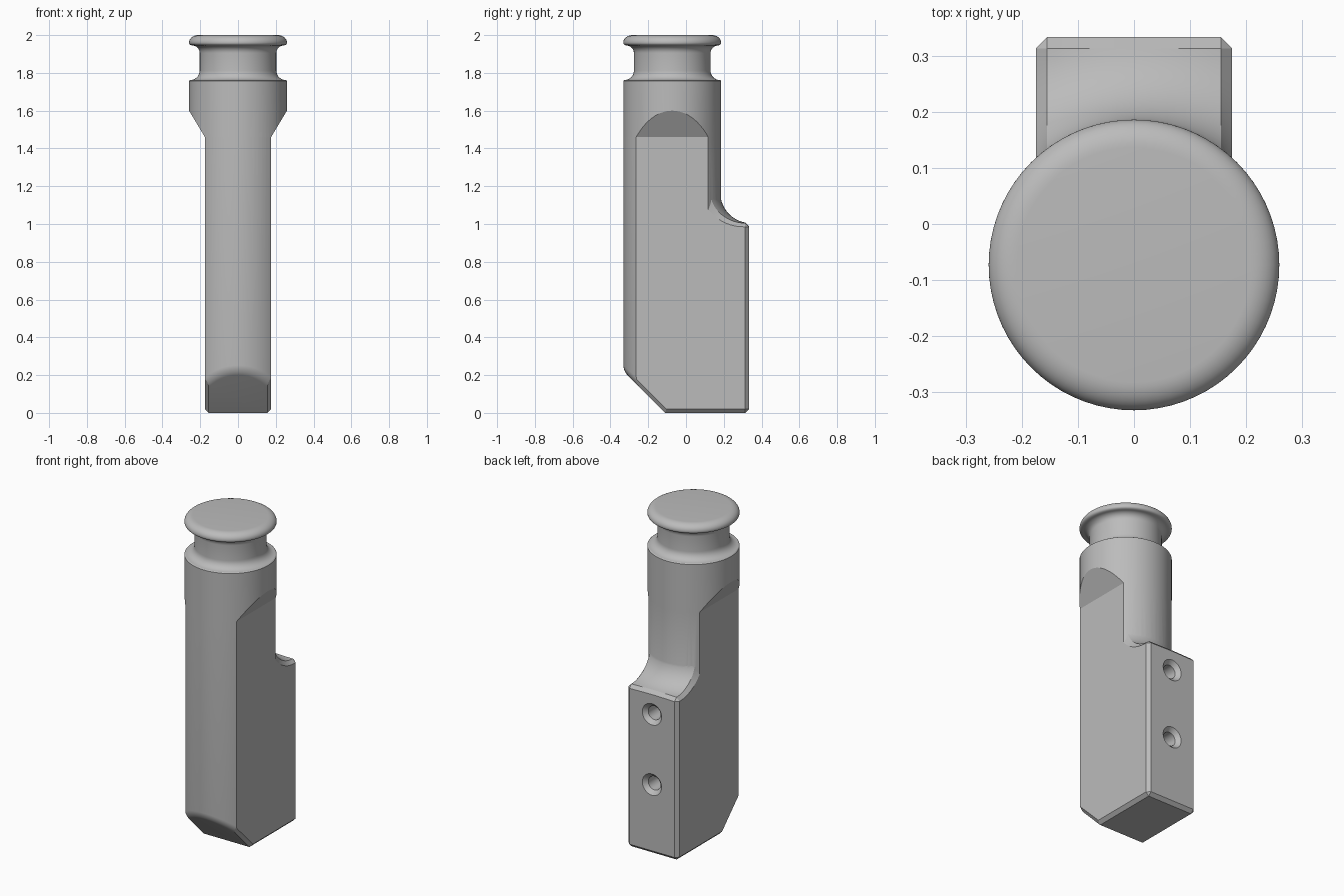
import bpy, bmesh
from math import sin, cos, acos, pi, sqrt, radians
from mathutils import Vector

old = bpy.data.objects.get("Cube")
if old:
    bpy.data.objects.remove(old, do_unlink=True)

AXIS_Y = -0.073   # centre line of the round column
HALF = 0.175      # half width across the flats
CH = 0.02         # chamfer size
BACK = 0.333

grey = bpy.data.materials.new("plain grey")
grey.use_nodes = True
grey.diffuse_color = (0.5, 0.5, 0.5, 1)
grey.node_tree.nodes["Principled BSDF"].inputs["Base Color"].default_value = (0.5, 0.5, 0.5, 1)


def make_object(name, bm):
    bmesh.ops.recalc_face_normals(bm, faces=bm.faces)
    mesh = bpy.data.meshes.new(name)
    bm.to_mesh(mesh)
    bm.free()
    mesh.materials.append(grey)
    obj = bpy.data.objects.new(name, mesh)
    bpy.context.collection.objects.link(obj)
    return obj


def arc(cr, cz, rr, rz, start, end, n=8):
    angles = [radians(start + (end - start) * i / n) for i in range(n + 1)]
    return [(cr + rr * cos(a), cz + rz * sin(a)) for a in angles]


def lathe(profile, steps):
    bm = bmesh.new()
    verts = [bm.verts.new((r, 0, z)) for r, z in profile]
    edges = [bm.edges.new(pair) for pair in zip(verts, verts[1:])]
    bmesh.ops.spin(bm, geom=verts + edges, cent=(0, 0, 0), axis=(0, 0, 1),
                   angle=2 * pi, steps=steps)
    bmesh.ops.remove_doubles(bm, verts=bm.verts, dist=1e-5)
    bmesh.ops.recalc_face_normals(bm, faces=bm.faces)
    return bm


def combine(obj, other, operation):
    mod = obj.modifiers.new(operation.lower(), 'BOOLEAN')
    mod.operation = operation
    mod.solver = 'EXACT'
    mod.object = other
    bpy.context.view_layer.objects.active = obj
    bpy.ops.object.modifier_apply(modifier=mod.name)
    bpy.data.objects.remove(other, do_unlink=True)


# Round column with grooved neck and rounded head
profile = [(0, -0.7), (0.259, -0.7), (0.259, 1.758), (0.253, 1.762)]
profile += arc(0.253, 1.812, 0.05, 0.05, 270, 180)
profile += arc(0.243, 1.905, 0.04, 0.04, 180, 90)
profile += arc(0.244, 1.96, 0.015, 0.014, 290, 360, 4)
profile += arc(0.209, 1.962, 0.05, 0.038, 5, 90)
profile += [(0, 2.0)]
bm = lathe(profile, 72)
bmesh.ops.translate(bm, vec=(0, AXIS_Y, 0), verts=bm.verts)

# Slanted toe, with its rim rounded over
cut = bmesh.ops.bisect_plane(bm, geom=bm.verts[:] + bm.edges[:] + bm.faces[:],
                             plane_co=(0, -0.11, 0), plane_no=(0, -1, -1),
                             clear_outer=True)["geom_cut"]
rim = [e for e in cut if isinstance(e, bmesh.types.BMEdge)]
bmesh.ops.contextual_create(bm, geom=rim)
rim = [e for e in bm.edges if all(abs(v.co.y + v.co.z + 0.11) < 1e-4 for v in e.verts)]
bmesh.ops.bevel(bm, geom=rim, offset=0.03, segments=5, profile=0.5, affect='EDGES')
body = make_object("plunger_body", bm)

# Back block, whose top sweeps up to the column in a concave fillet
RC, ZC, RAD, EDGE = 0.415, 1.165, 0.16, BACK - CH
side = [0, 0.03, 0.06, 0.09, 0.12, 0.14, HALF - CH, HALF, HALF + CH]
columns = [-x for x in side[:0:-1]] + side
bm = bmesh.new()
grid = []
for x in columns:
    rad = RAD + max(0, abs(x) - HALF + CH)
    r_end = sqrt(x * x + (EDGE - AXIS_Y) ** 2)
    last = acos(min(1, max(0, (RC - r_end) / rad)))
    row = [bm.verts.new((x, -0.07, ZC))]
    for i in range(15):
        a = last * i / 14
        r = RC - rad * cos(a)
        y = EDGE if i == 14 else sqrt(max(0, r * r - x * x)) + AXIS_Y
        z = ZC - rad * sin(a)
        row.append(bm.verts.new((x, y, z)))
    row.append(bm.verts.new((x, EDGE + 2 * CH, z - 2 * CH)))
    grid.append(row)
for a, b in zip(grid, grid[1:]):
    for i in range(len(a) - 1):
        bm.faces.new((a[i], b[i], b[i + 1], a[i + 1]))
top = bm.faces[:]
rest = bmesh.ops.extrude_face_region(bm, geom=top, use_keep_orig=True)["geom"]
for v in rest:
    if isinstance(v, bmesh.types.BMVert):
        v.co.z = -0.1
combine(body, make_object("back_block", bm), 'UNION')

# Envelope: flats on both sides, slanted toe, chamfers and flared shoulders
bm = bmesh.new()
FLAT_TOP = 1.46
outline = [(-0.1115, 0), (BACK, 0), (BACK, FLAT_TOP), (-0.37, FLAT_TOP), (-0.37, 0.2585)]
face = bm.faces.new([bm.verts.new((-HALF, y, z)) for y, z in outline])
ext = bmesh.ops.extrude_face_region(bm, geom=[face], use_keep_orig=True)["geom"]
bmesh.ops.translate(bm, vec=(2 * HALF, 0, 0),
                    verts=[v for v in ext if isinstance(v, bmesh.types.BMVert)])
bmesh.ops.recalc_face_normals(bm, faces=bm.faces)
chamfered = []
for e in bm.edges:
    a, b = (v.co for v in e.verts)
    on_top = min(a.z, b.z) > FLAT_TOP - 0.01
    on_side = abs(a.x - b.x) < 0.01
    back_foot = max(a.z, b.z) < 0.01 and min(a.y, b.y) > 0.3
    if not on_top and (on_side or back_foot):
        chamfered.append(e)
bmesh.ops.bevel(bm, geom=chamfered, offset=CH, segments=1, affect='EDGES')
lid = max(bm.faces, key=lambda f: f.calc_center_median().z)
ext = bmesh.ops.extrude_face_region(bm, geom=[lid])["geom"]
RISE = 0.74
for v in ext:
    if isinstance(v, bmesh.types.BMVert):
        v.co.z += RISE
        v.co.x *= (HALF + RISE * 0.6) / HALF
combine(body, make_object("envelope", bm), 'INTERSECT')

# Two countersunk screw holes in the back
for z in (0.865, 0.43):
    bm = lathe([(0, -0.25), (0.042, -0.25), (0.042, -0.024), (0.066, 0),
                (0.066, 0.05), (0, 0.05)], 32)
    for v in bm.verts:
        v.co = Vector((v.co.x, BACK + v.co.z, z - v.co.y))
    combine(body, make_object("screw_hole", bm), 'DIFFERENCE')

# Smooth rounds, crisp edges
bpy.ops.object.select_all(action='DESELECT')
body.select_set(True)
bpy.context.view_layer.objects.active = body
bpy.ops.object.shade_smooth_by_angle(angle=radians(25))
